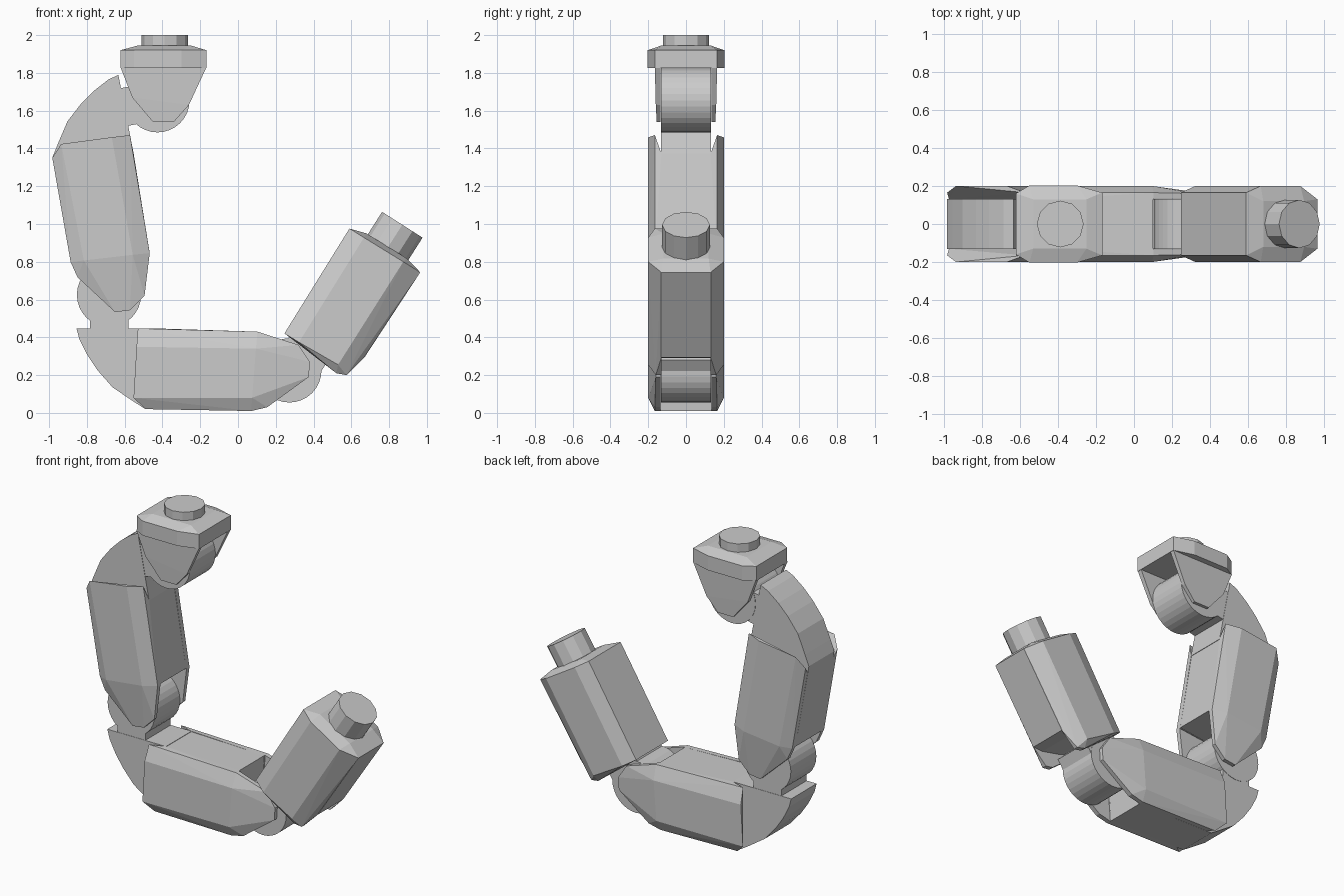
import bpy, bmesh
from math import radians
from mathutils import Matrix, Vector

if "Cube" in bpy.data.objects:
    bpy.data.objects.remove(bpy.data.objects["Cube"])

ELBOW = Vector((-0.683, 0, 0.625))   # pivot of the lower link, used as link origin
UPPER = Matrix.Translation((-0.426, 0, 1.655)) @ Matrix.Rotation(radians(79), 4, 'Y') @ Matrix.Translation(-ELBOW)
STILL = Matrix.Identity(4)


def finish(name, bm, m=STILL):
    bmesh.ops.transform(bm, matrix=m, verts=bm.verts)
    bmesh.ops.recalc_face_normals(bm, faces=bm.faces)
    me = bpy.data.meshes.new(name)
    bm.to_mesh(me)
    bm.free()
    ob = bpy.data.objects.new(name, me)
    bpy.context.collection.objects.link(ob)


def hull(name, pts, m=STILL):
    bm = bmesh.new()
    for p in pts:
        bm.verts.new(p)
    r = bmesh.ops.convex_hull(bm, input=bm.verts)
    bmesh.ops.delete(bm, geom=[v for v in bm.verts if not v.link_faces], context='VERTS')
    bmesh.ops.dissolve_limit(bm, angle_limit=radians(1), verts=bm.verts, edges=bm.edges)
    finish(name, bm, m)


def block(name, prof, w, m=STILL):
    """Convex xz profile, symmetric width in y"""
    hull(name, [(x, s * w, z) for x, z in prof for s in (-1, 1)], m)


def pair(name, outer, inner, y, m=STILL):
    """Mirrored side plates: outer (x, z, y) points and inner (x, z) points"""
    for tag, s in (("front", -1), ("back", 1)):
        hull(name + "_" + tag, [(x, s * w, z) for x, z, w in outer] + [(x, s * y, z) for x, z in inner], m)


def cylinder(name, a, b, r, n, m=STILL):
    a, b = Vector(a), Vector(b)
    bm = bmesh.new()
    bmesh.ops.create_cone(bm, cap_ends=True, segments=n, radius1=r, radius2=r, depth=(b - a).length)
    rot = (b - a).to_track_quat('Z', 'Y').to_matrix().to_4x4()
    finish(name, bm, m @ Matrix.Translation((a + b) / 2) @ rot)


def barrel(name, x, z, m=STILL):
    cylinder(name, (x, -0.132, z), (x, 0.132, z), 0.17, 32, m)


# Two matching links
for tag, m in (("upper", UPPER), ("lower", STILL)):
    barrel(tag + "_barrel", ELBOW.x, ELBOW.z, m)
    block(tag + "_neck", [(-.783, .42), (-.58, .42), (-.58, .62), (-.783, .62)], .13, m)
    block(tag + "_knuckle_guard", [(-.855, .447), (-.84, .39), (-.797, .305), (-.743, .225),
                                   (-.664, .135), (-.553, .06), (-.43, .04), (-.43, .447)], .132, m)
    block(tag + "_core", [(-.53, .447), (.1, .43), (.07, .01), (-.49, .02), (-.553, .06)], .132, m)
    pair(tag + "_side_panel",
         [(-.53, .447, .165), (-.537, .35, .2), (-.553, .08, .2), (-.49, .02, .165),
          (.103, .43, .165), (.095, .34, .2), (.075, .08, .2), (.07, .01, .165)],
         [(-.43, .447), (-.44, .02), (.103, .43), (.07, .01)], .13, m)
    pair(tag + "_fork",
         [(.103, .43, .165), (.095, .34, .2), (.075, .08, .2), (.07, .01, .165),
          (.32, .36, .16), (.38, .27, .16), (.375, .19, .16), (.155, .03, .165)],
         [(.103, .43), (.07, .01), (.32, .36), (.38, .27), (.375, .19), (.155, .03)], .135, m)

# Mounting cap with its fork and pin
cap = [(-.622, .16), (-.55, .203), (-.3, .203), (-.167, .165)]
hull("mount_cap", [(x, s * y, z) for x, y in cap for z in (1.825, 1.92) for s in (-1, 1)]
     + [(x, s * .13, 1.945) for x in (-.53, -.25) for s in (-1, 1)])
pair("mount_fork",
     [(-.622, 1.83, .165), (-.167, 1.83, .165), (-.26, 1.63, .16), (-.34, 1.54, .155),
      (-.45, 1.54, .155), (-.56, 1.67, .16)],
     [(-.622, 1.83), (-.167, 1.83), (-.26, 1.63), (-.34, 1.54), (-.45, 1.54), (-.56, 1.67)], .135)
cylinder("mount_pin", (-.388, 0, 1.9), (-.388, 0, 2), .123, 12)

# End link with its barrel, neck and pin
barrel("end_barrel", .272, .225)
block("end_neck", [(.19, .275), (.42, .19), (.48, .28), (.3, .45)], .13)
block("end_core", [(.59, .976), (.965, .744), (.67, .294), (.6, .29), (.458, .32), (.246, .421)], .132)
pair("end_side_panel",
     [(.59, .976, .165), (.667, .928, .2), (.875, .8, .2), (.965, .744, .13),
      (.246, .421, .165), (.323, .374, .2), (.53, .255, .2), (.67, .294, .13),
      (.574, .2, .16), (.521, .21, .165)],
     [(.59, .976), (.965, .744), (.246, .421), (.67, .294), (.574, .2), (.521, .21), (.458, .3)], .13)
hull("end_cap", [(x, s * y, z) for x, z, y in
                 [(.59, .976, .165), (.667, .928, .2), (.875, .8, .2), (.965, .744, .13),
                  (.68, .95, .12), (.895, .817, .12)] for s in (-1, 1)])
cylinder("end_pin", (.777, 0, .85), (.87, 0, .996), .127, 12)
